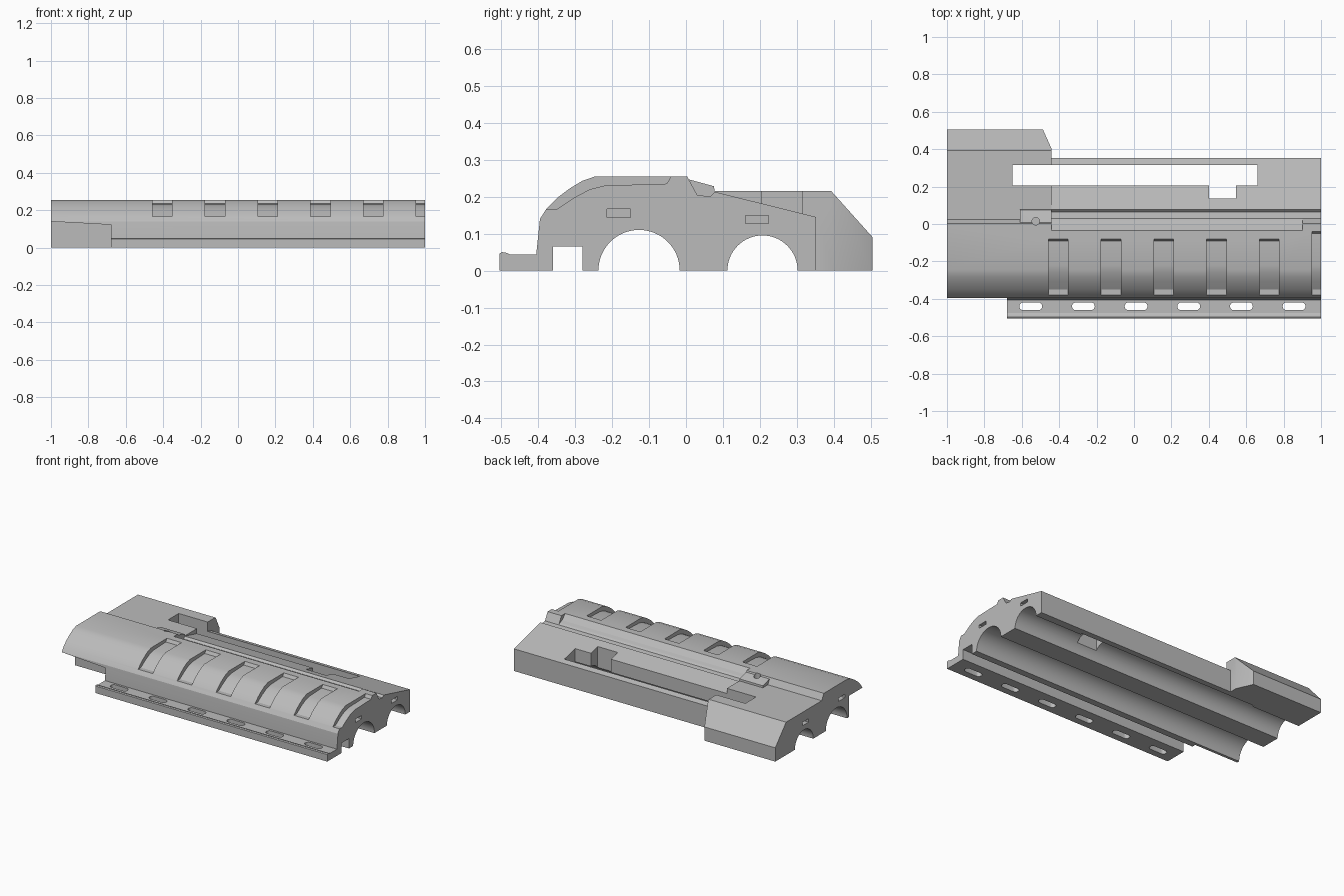
import bpy, bmesh, math
from mathutils import Vector

cube = bpy.data.objects.get("Cube")
if cube:
    bpy.data.objects.remove(cube, do_unlink=True)

grey = bpy.data.materials.new("plain_grey")
grey.use_nodes = True
COLOUR = (0.5, 0.5, 0.5, 1)
grey.diffuse_color = COLOUR
grey.node_tree.nodes["Principled BSDF"].inputs["Base Color"].default_value = COLOUR


def prism(name, points, low, high, axis="x"):
    """Extrude a 2D outline along one axis."""
    place = {"x": lambda a, b, c: Vector((c, a, b)),
             "y": lambda a, b, c: Vector((a, c, b)),
             "z": lambda a, b, c: Vector((a, b, c))}[axis]
    bm = bmesh.new()
    face = bm.faces.new([bm.verts.new(place(a, b, low)) for a, b in points])
    new = bmesh.ops.extrude_face_region(bm, geom=[face])["geom"]
    bmesh.ops.translate(bm, vec=place(0, 0, high - low),
                        verts=[v for v in new if isinstance(v, bmesh.types.BMVert)])
    bmesh.ops.recalc_face_normals(bm, faces=bm.faces)
    mesh = bpy.data.meshes.new(name)
    bm.to_mesh(mesh)
    bm.free()
    mesh.materials.append(grey)
    obj = bpy.data.objects.new(name, mesh)
    bpy.context.collection.objects.link(obj)
    return obj


def rect(a0, a1, b0, b1):
    return [(a0, b0), (a1, b0), (a1, b1), (a0, b1)]


def arc(a, b, r, start, end, steps):
    angles = [math.radians(start + (end - start) * i / steps) for i in range(steps + 1)]
    return [(a + r * math.cos(t), b + r * math.sin(t)) for t in angles]


def combine(target, tool, operation="DIFFERENCE"):
    mod = target.modifiers.new(tool.name, "BOOLEAN")
    mod.operation = operation
    mod.solver = "EXACT"
    mod.object = tool
    bpy.context.view_layer.objects.active = target
    bpy.ops.object.modifier_apply(modifier=mod.name)
    bpy.data.objects.remove(tool, do_unlink=True)


# Main body: rounded front hump, stepped ridge and sloping rear deck
hump = [(-.405, 0), (-.405, .045), (-.395, .14), (-.377, .168), (-.347, .198),
        (-.315, .222), (-.28, .243), (-.245, .255), (.003, .255)]
body = prism("handguard_body",
             hump + [(.03, .205), (.065, .2), (.078, .213), (.352, .145), (.352, 0)], -1, 1)

# Thick block at the rear left end, with its corner cut off
block = prism("rear_block", [(.003, 0), (.003, .215), (.393, .215), (.505, .09), (.505, 0)],
              -1, -.44)
combine(block, prism("corner_cut", [(-.49, .512), (-.4, .6), (-.4, .312)], -.1, .4, "z"))
combine(body, block, "UNION")

# Screw pad on the ridge
pad = prism("screw_pad", [(-.02, .1), (-.02, .25), (.01, .246), (.076, .228), (.086, .1)],
            -.61, -.44)
combine(body, pad, "UNION")
combine(body, prism("screw_hole", arc(-.525, .015, .02, 0, 345, 23), .215, .4, "z"))

# Slotted flange along the front edge
flange = prism("front_flange", [(-.505, 0), (-.505, .046), (-.498, .05), (-.485, .048),
                                (-.475, .043), (-.39, .043), (-.39, 0)], -.68, 1)
combine(body, flange, "UNION")

# Lengthwise channels underneath
for name, y, radius in (("large_channel", -.127, .11), ("small_channel", .207, .095)):
    combine(body, prism(name, arc(y, 0, radius, 0, 180, 32) +
                        [(y - radius, -.1), (y + radius, -.1)], -1.1, 1.1))
combine(body, prism("square_channel", rect(-.36, -.28, -.1, .065), -1.1, 1.1))

# Relief under the hump at the end without a flange
combine(body, prism("end_relief", [(-1.1, -.1), (-.68, -.1), (-.68, .122), (-1.1, .145)],
                    -.6, -.255, "y"))

# Shallow groove beside the ridge
combine(body, prism("ridge_groove", [(-.035, .3), (-.035, .255), (-.005, .222), (.02, .215),
                                     (.03, .205), (.06, .3)], -.44, .9))

# Long through slot with a side notch
combine(body, prism("long_slot", rect(-.65, .66, .205, .315), -.1, .4, "z"))
combine(body, prism("slot_notch", rect(.4, .545, .135, .21), -.1, .4, "z"))

# Six finger grooves across the hump, the last open at the end
for i in range(6):
    x = -.405 + i * .282
    back = -.04 if i == 5 else -.08
    floor = [(-.45, .166), (-.35, .166), (-.305, .196), (-.26, .22), (-.22, .23),
             (back - .012, .235), (back, .256), (back, .3), (-.45, .3)]
    combine(body, prism("finger_groove", floor, x - .053, x + .053))

# Six rounded slots through the flange
for i in range(6):
    x = -.552 + i * .2815
    outline = arc(x + .04, -.44, .021, -90, 90, 10) + arc(x - .04, -.44, .021, 90, 270, 10)
    combine(body, prism("flange_slot", outline, -.1, .1, "z"))

# Small pin pockets in both ends
for x in (-1, 1):
    combine(body, prism("upper_pocket", rect(-.214, -.15, .144, .166), x - .06, x + .06))
    combine(body, prism("lower_pocket", rect(.161, .223, .127, .149), x - .06, x + .06))

# Smooth curved faces, keep edges sharp
bpy.ops.object.select_all(action="DESELECT")
body.select_set(True)
bpy.context.view_layer.objects.active = body
bpy.ops.object.shade_smooth_by_angle(angle=math.radians(25))
